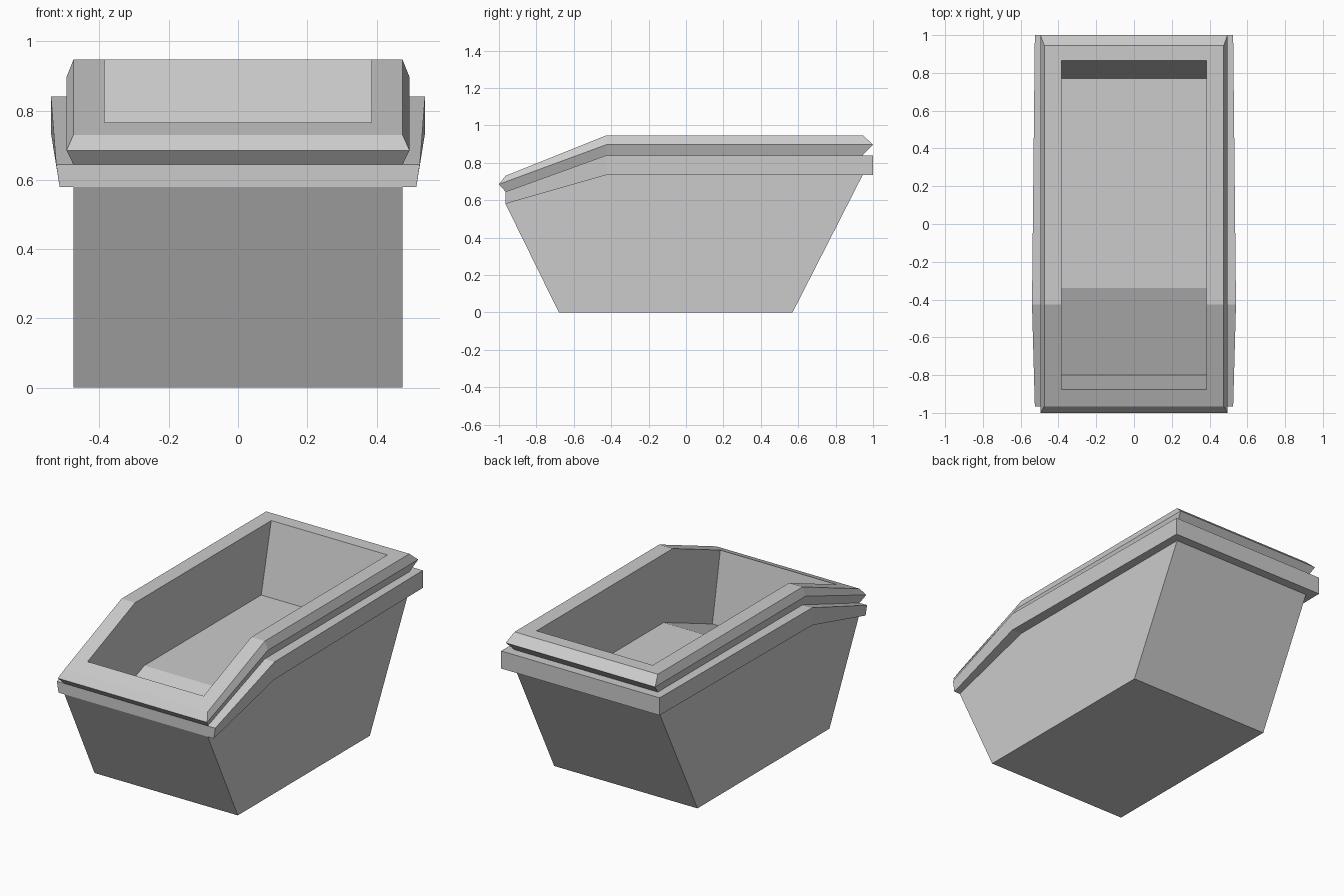
import bpy
import bmesh

default_cube = bpy.data.objects.get("Cube")
if default_cube:
    bpy.data.objects.remove(default_cube, do_unlink=True)

grey = bpy.data.materials.new("light_grey")
grey.use_nodes = True
grey.diffuse_color = (0.6, 0.6, 0.6, 1)
grey.node_tree.nodes["Principled BSDF"].inputs["Base Color"].default_value = grey.diffuse_color


def ring(widths, depths, heights):
    """Six-point outline: half widths, y and z at the front, bend and back."""
    right = list(zip(widths, depths, heights))
    left = [(-x, y, z) for x, y, z in reversed(right)]
    return right + left


def skin(name, rings, cap_first=False, cap_last=False):
    """Bridge successive outlines with flat faces and optionally close the ends."""
    bm = bmesh.new()
    loops = [[bm.verts.new(p) for p in outline] for outline in rings]
    for low, high in zip(loops, loops[1:]):
        for i in range(len(low)):
            j = (i + 1) % len(low)
            bm.faces.new((low[i], low[j], high[j], high[i]))
    if cap_first:
        bm.faces.new(loops[0][::-1])
    if cap_last:
        # front slope and level part meet at the bend
        a, b, c, d, e, f = loops[-1]
        bm.faces.new((a, b, e, f))
        bm.faces.new((b, c, d, e))
    mesh = bpy.data.meshes.new(name)
    bm.to_mesh(mesh)
    bm.free()
    mesh.materials.append(grey)
    obj = bpy.data.objects.new(name, mesh)
    bpy.context.collection.objects.link(obj)
    return obj


BEND = -0.425
body_w = (0.475,) * 3
tip_w = (0.495,) * 3
inner_w = (0.385,) * 3

# Shared outlines, from the base up over the rim and down inside
base = ring(body_w, (-0.68, BEND, 0.57), (0, 0, 0))
body_top = ring(body_w, (-0.965, BEND, 0.945), (0.58, 0.735, 0.735))
band_low = ring((0.515, 0.54, 0.525), (-0.965, BEND, 1), (0.58, 0.735, 0.735))
band_high = ring((0.525, 0.54, 0.525), (-0.965, BEND, 1), (0.645, 0.84, 0.84))
rim_low = ring(body_w, (-0.965, BEND, 0.945), (0.645, 0.84, 0.84))
rim_tip = ring(tip_w, (-1, BEND, 1), (0.685, 0.897, 0.897))
rim_top = ring(body_w, (-0.965, BEND, 0.945), (0.73, 0.947, 0.947))
opening = ring(inner_w, (-0.875, BEND, 0.865), (0.766, 0.947, 0.947))
floor = ring(inner_w, (-0.8, -0.338, 0.77), (0.352, 0.537, 0.537))

skin("tapered_body", [base, body_top], cap_first=True)
skin("side_band", [body_top, band_low, band_high, rim_low])
skin("bevelled_rim", [rim_low, rim_tip, rim_top, opening])
skin("inner_basin", [opening, floor], cap_last=True)
